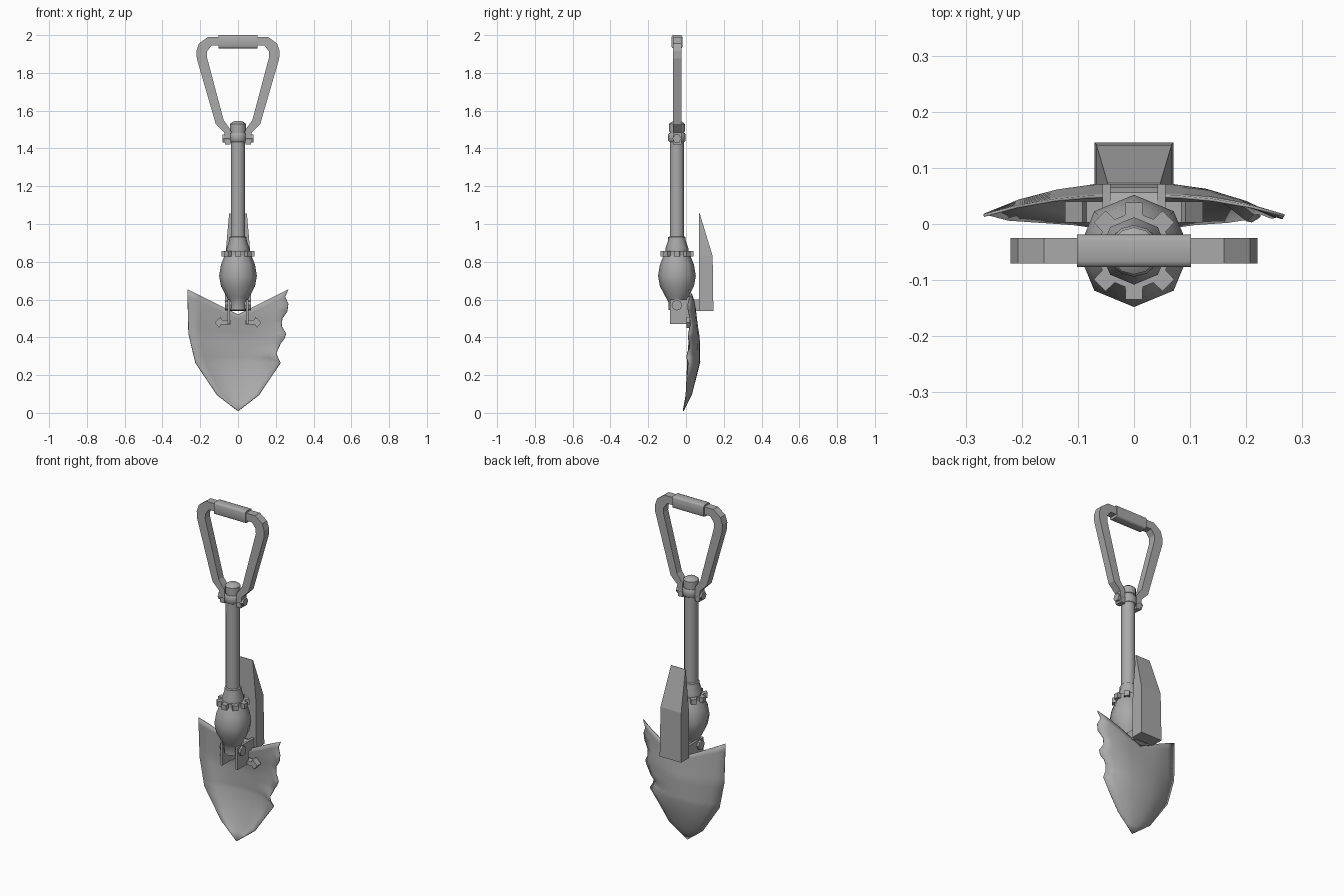
import bpy, bmesh, math

if "Cube" in bpy.data.objects:
    bpy.data.objects.remove(bpy.data.objects["Cube"], do_unlink=True)

steel = bpy.data.materials.new("grey_steel")
steel.use_nodes = True
GREY = (0.4, 0.4, 0.4, 1)
steel.diffuse_color = GREY
steel.node_tree.nodes["Principled BSDF"].inputs["Base Color"].default_value = GREY
AXIS_Y = -0.048


def make(name, verts, faces, mirror=False, smooth=None):
    mesh = bpy.data.meshes.new(name)
    mesh.from_pydata(verts, [], faces)
    bm = bmesh.new()
    bm.from_mesh(mesh)
    bmesh.ops.remove_doubles(bm, verts=bm.verts, dist=1e-5)
    bmesh.ops.recalc_face_normals(bm, faces=bm.faces)
    bm.to_mesh(mesh)
    bm.free()
    mesh.materials.append(steel)
    obj = bpy.data.objects.new(name, mesh)
    bpy.context.collection.objects.link(obj)
    if mirror:
        obj.modifiers.new("Mirror", "MIRROR")
    if smooth:
        bpy.ops.object.select_all(action="DESELECT")
        obj.select_set(True)
        bpy.context.view_layer.objects.active = obj
        bpy.ops.object.shade_smooth_by_angle(angle=math.radians(smooth))
    return obj


def prism(name, outline, low, high, axis, **opts):
    """Extrude an outline along x, y or z."""
    place = {"x": lambda a, b, d: (d, a, b), "y": lambda a, b, d: (a, d, b),
             "z": lambda a, b, d: (a, b, d)}[axis]
    n = len(outline)
    verts = [place(a, b, d) for d in (low, high) for a, b in outline]
    faces = [range(n), range(n, 2 * n)]
    faces += [(i, (i + 1) % n, n + (i + 1) % n, n + i) for i in range(n)]
    return make(name, verts, faces, **opts)


def ring(n, radius, a=0.0, b=0.0, turn=0.0):
    return [(a + radius * math.cos(math.tau * i / n + turn),
             b + radius * math.sin(math.tau * i / n + turn)) for i in range(n)]


def lathe(name, profile, sides, smooth=50):
    """Turn (radius, z) pairs around the shaft axis."""
    verts = [(x, y, z) for r, z in profile for x, y in ring(sides, r, 0, AXIS_Y, math.pi / 2)]
    rows = len(profile)
    faces = [range(sides), range((rows - 1) * sides, rows * sides)]
    faces += [(k * sides + i, k * sides + (i + 1) % sides,
               (k + 1) * sides + (i + 1) % sides, (k + 1) * sides + i)
              for k in range(rows - 1) for i in range(sides)]
    return make(name, verts, faces, smooth=smooth)


# Shaft, cap and collars
lathe("shaft", [(0.038, 0.92), (0.038, 1.5)], 12)
lathe("shaft_cap", [(0.042, 1.49), (0.042, 1.53), (0.025, 1.543), (0.008, 1.546)], 12)
lathe("hinge_collar", [(0.04, 1.435), (0.046, 1.442), (0.046, 1.475), (0.04, 1.483)], 12)
lathe("neck", [(0.06, 0.855), (0.06, 0.872), (0.046, 0.915), (0.046, 0.93), (0.038, 0.935)], 8)
lathe("socket_bulb", [(0.045, 0.545), (0.045, 0.585), (0.058, 0.61), (0.09, 0.67), (0.1, 0.725),
                      (0.09, 0.785), (0.07, 0.835)], 8, 60)

# Toothed locking ring
teeth = []
for i in range(8):
    mid = math.tau * i / 8
    for offset, radius in ((-0.24, 0.066), (-0.17, 0.088), (0.17, 0.088), (0.24, 0.066)):
        teeth.append((radius * math.cos(mid + offset), AXIS_Y + radius * math.sin(mid + offset)))
prism("locking_ring", teeth, 0.828, 0.858, "z")

# Triangular handle with grip and hinge bolts
half_handle = [(0, 1.99), (0.16, 1.99), (0.207, 1.955), (0.22, 1.915), (0.218, 1.875),
               (0.118, 1.53), (0.073, 1.485), (0.068, 1.42), (0.04, 1.42), (0.04, 1.5),
               (0.076, 1.55), (0.165, 1.885), (0.163, 1.915), (0.14, 1.945), (0, 1.945)]
prism("handle_frame", half_handle, -0.07, -0.025, "y", mirror=True)
grip = [(AXIS_Y + sy * y, 1.965 + sz * z) for sy, sz, order in
        ((1, 1, 1), (-1, 1, -1), (-1, -1, 1), (1, -1, -1))
        for y, z in [(0.029, 0.025), (0.026, 0.032), (0.018, 0.035)][::order]]
prism("grip", grip, -0.102, 0.102, "x", smooth=50)
prism("hinge_bolt", ring(6, 0.024, AXIS_Y, 1.452), 0.03, 0.083, "x", mirror=True)

# Folded pick: tapered body leaning back to a narrow tip
pick_rings = [(0.07, 0.54, 0.145), (0.067, 0.83, 0.141), (0.047, 1.055, 0.073)]
pick_verts = [(x, y, z) for w, z, back in pick_rings
              for x, y in ((-w, 0.07), (w, 0.07), (w, back), (-w, back))]
pick_faces = [range(4), range(8, 12)]
pick_faces += [(k + i, k + (i + 1) % 4, k + 4 + (i + 1) % 4, k + 4 + i)
               for k in (0, 4) for i in range(4)]
make("pick", pick_verts, pick_faces)

# Hinge brackets, their pins and the pointed lock tabs
bracket = [(-0.085, 0.47), (-0.085, 0.6), (0.09, 0.6), (0.09, 0.54), (0.02, 0.54), (0.02, 0.47)]
prism("hinge_bracket", bracket, 0.042, 0.056, "x", mirror=True)
prism("hinge_pin", ring(8, 0.028, AXIS_Y, 0.57), 0, 0.068, "x", mirror=True)
prism("hinge_barrel", ring(8, 0.03, 0.035, 0.57), 0, 0.042, "x", mirror=True)
tab = [(0.04, 0.468), (0.088, 0.468), (0.1, 0.45), (0.123, 0.478), (0.092, 0.508),
       (0.085, 0.492), (0.04, 0.492)]
prism("lock_tab", tab, 0.003, 0.04, "y", mirror=True)

# Blade rows: centre z, centre y, edge x, edge z, edge y
KEYS = [(0.52, 0.05, 0.268, 0.655, 0.015), (0.4, 0.07, 0.262, 0.42, 0.018),
        (0.27, 0.073, 0.225, 0.265, 0.008), (0.1, 0.03, 0.11, 0.095, 0.0),
        (0.01, -0.015, 0.0, 0.01, -0.015)]
STEPS = [6, 6, 2, 2]
# Worn right-hand edge, as x offsets and ripple heights for successive rows
WORN = [0, -0.018, 0, -0.004, -0.03, -0.032, -0.008, -0.01, -0.024, -0.03, -0.035, -0.02, 0]
rows = [[a + (b - a) * i / n for a, b in zip(KEYS[k], KEYS[k + 1])]
        for k, n in enumerate(STEPS) for i in range(n)] + [list(KEYS[-1])]
COLUMNS = [-1, -0.78, -0.52, -0.3, 0, 0.3, 0.52, 0.78, 1]
blade_verts = []
for k, (zc, yc, xe, ze, ye) in enumerate(rows):
    for t in COLUMNS:
        s = abs(t)
        x, y, z = xe * t, yc + (ye - yc) * s ** 2.4, zc + (ze - zc) * s
        if t > 0.5 and 0 < k < len(WORN):
            x += WORN[k] * (t - 0.5) * 2
            y += (0.008 if k % 4 < 2 else -0.008) * (t - 0.4)
        blade_verts.append((x, y, z))
n = len(COLUMNS)
blade_faces = [(k * n + i, k * n + i + 1, (k + 1) * n + i + 1, (k + 1) * n + i)
               for k in range(len(rows) - 1) for i in range(n - 1)]
blade = make("blade", blade_verts, blade_faces, smooth=40)
solid = blade.modifiers.new("Thickness", "SOLIDIFY")
solid.thickness = 0.005
solid.offset = 0
